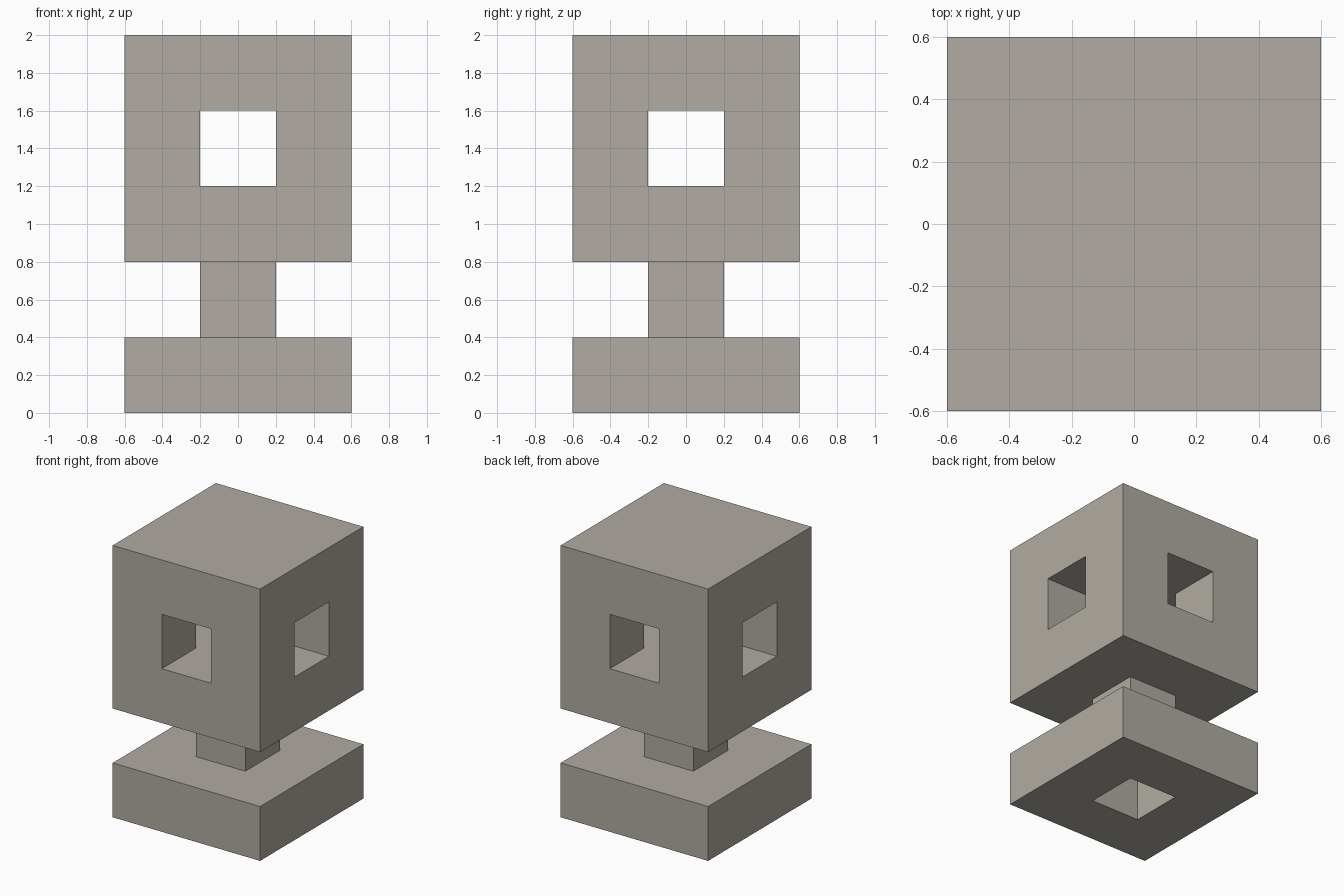
import bpy
import bmesh
from mathutils import Vector

cube = bpy.data.objects.get("Cube")
if cube:
    bpy.data.objects.remove(cube, do_unlink=True)

CELL = 0.4  # every part follows one block module

stone = bpy.data.materials.new("warm grey stone")
stone.use_nodes = True
colour = (0.44, 0.41, 0.36, 1.0)
stone.diffuse_color = colour
stone.node_tree.nodes["Principled BSDF"].inputs["Base Color"].default_value = colour


def block_part(name, cells):
    """Closed shell around a set of unit cells; only exposed sides get faces."""
    cells = set(cells)
    bm = bmesh.new()
    for cell in cells:
        centre = Vector((cell[0], cell[1], cell[2] + 0.5))
        for axis in range(3):
            for sign in (-1, 1):
                n = Vector((0, 0, 0))
                n[axis] = sign
                if tuple(int(c + d) for c, d in zip(cell, n)) in cells:
                    continue
                u = Vector((0, 0, 0))
                u[(axis + 1) % 3] = 0.5
                v = n.cross(u)
                mid = centre + n * 0.5
                corners = (mid - u - v, mid + u - v, mid + u + v, mid - u + v)
                bm.faces.new([bm.verts.new(c * CELL) for c in corners])
    bmesh.ops.remove_doubles(bm, verts=bm.verts[:], dist=0.001)
    bmesh.ops.recalc_face_normals(bm, faces=bm.faces[:])
    mesh = bpy.data.meshes.new(name)
    bm.to_mesh(mesh)
    bm.free()
    mesh.materials.append(stone)
    obj = bpy.data.objects.new(name, mesh)
    bpy.context.collection.objects.link(obj)
    return obj


R = (-1, 0, 1)

# Base slab with a square socket through its middle
block_part("base", [(x, y, 0) for x in R for y in R if (x, y) != (0, 0)])

# Short square neck, which closes the top of the socket
block_part("neck", [(0, 0, 1)])

# Cube head with two crossing tunnels through its middle layer
block_part("head", [(x, y, z) for x in R for y in R for z in (2, 3, 4)
                    if z != 3 or (x and y)])
